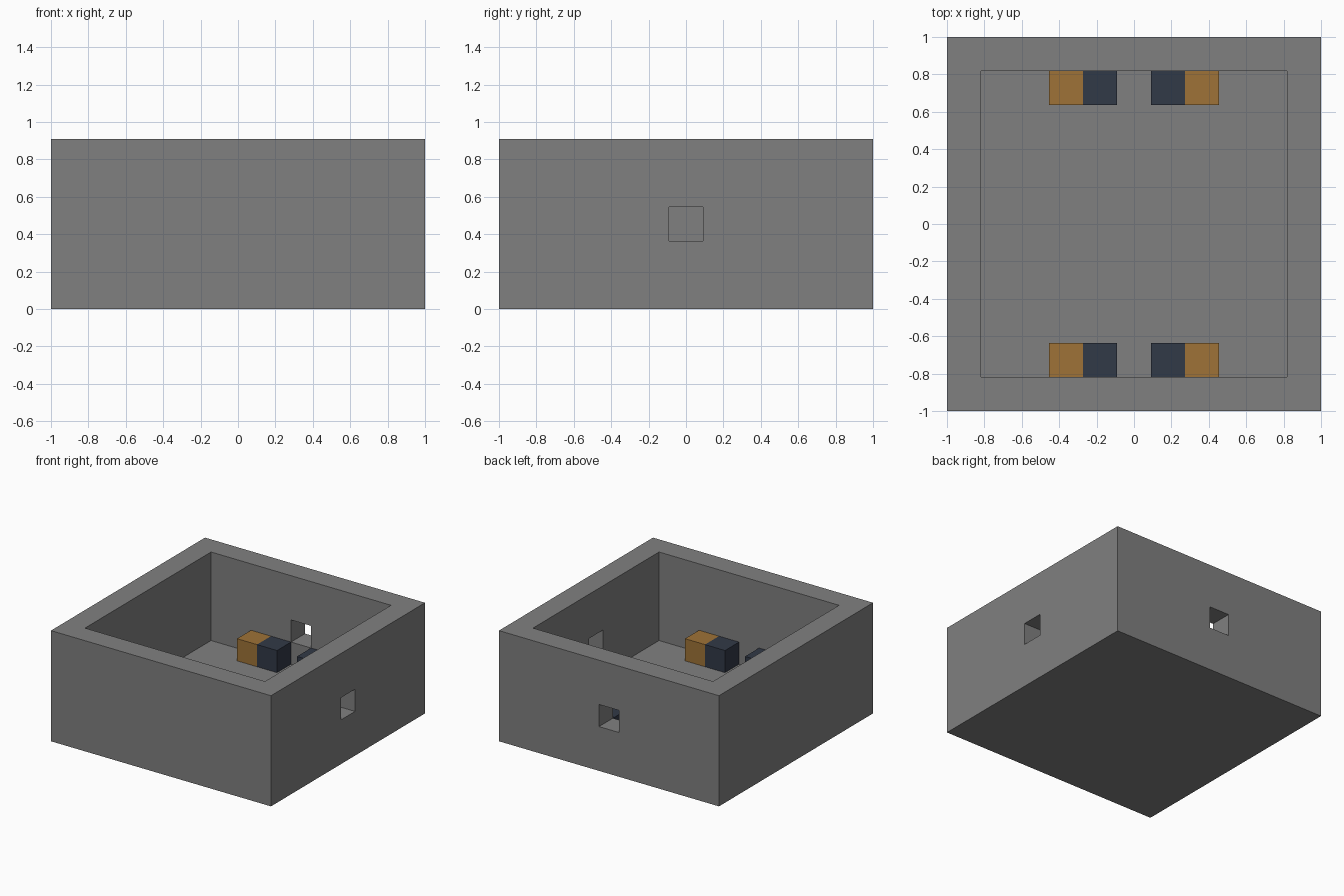
import bpy

default = bpy.data.objects.get("Cube")
if default:
    bpy.data.objects.remove(default, do_unlink=True)

U = 2 / 11          # one block unit
SIDE, HEIGHT = 11, 5


def material(name, rgb):
    mat = bpy.data.materials.new(name)
    mat.use_nodes = True
    color = (*rgb, 1)
    mat.diffuse_color = color
    for node in mat.node_tree.nodes:
        if node.type == 'BSDF_PRINCIPLED':
            node.inputs["Base Color"].default_value = color
    return mat


def box(name, center, size, mat):
    """Box measured in block units, centred on x and y, z up from the ground."""
    bpy.ops.mesh.primitive_cube_add(size=1, location=[c * U for c in center])
    obj = bpy.context.object
    obj.name = name
    obj.scale = [s * U for s in size]
    bpy.ops.object.transform_apply(location=False, rotation=False, scale=True)
    obj.data.materials.append(mat)
    return obj


def cut(target, center, size):
    cutter = box("cutter", center, size, target.data.materials[0])
    cutter.hide_render = True
    mod = target.modifiers.new("cut", 'BOOLEAN')
    mod.operation = 'DIFFERENCE'
    mod.solver = 'EXACT'
    mod.object = cutter
    bpy.context.view_layer.objects.active = target
    bpy.ops.object.modifier_apply(modifier=mod.name)
    bpy.data.objects.remove(cutter, do_unlink=True)


stone = material("grey stone", (0.216, 0.216, 0.216))
amber = material("amber brown", (0.342, 0.171, 0.038))
navy = material("dark navy", (0.031, 0.041, 0.063))

# Open-topped shell with one-unit walls and floor
shell = box("walled_room", (0, 0, HEIGHT / 2), (SIDE, SIDE, HEIGHT), stone)
cut(shell, (0, 0, HEIGHT / 2 + 1.5), (SIDE - 2, SIDE - 2, HEIGHT + 1))

# Square openings through the +x and +y walls
cut(shell, (SIDE / 2 - 0.5, 0, HEIGHT / 2), (2, 1, 1))
cut(shell, (0, SIDE / 2 - 0.5, HEIGHT / 2), (1, 2, 1))

# Pairs of blocks on the floor against the front and back walls
for y, end in ((-4, "front"), (4, "back")):
    for sx, side in ((1, "left"), (-1, "right")):
        box(f"{end}_{side}_navy_block", (sx * 1, y, 1.5), (1, 1, 1), navy)
        box(f"{end}_{side}_amber_block", (sx * 2, y, 1.5), (1, 1, 1), amber)
